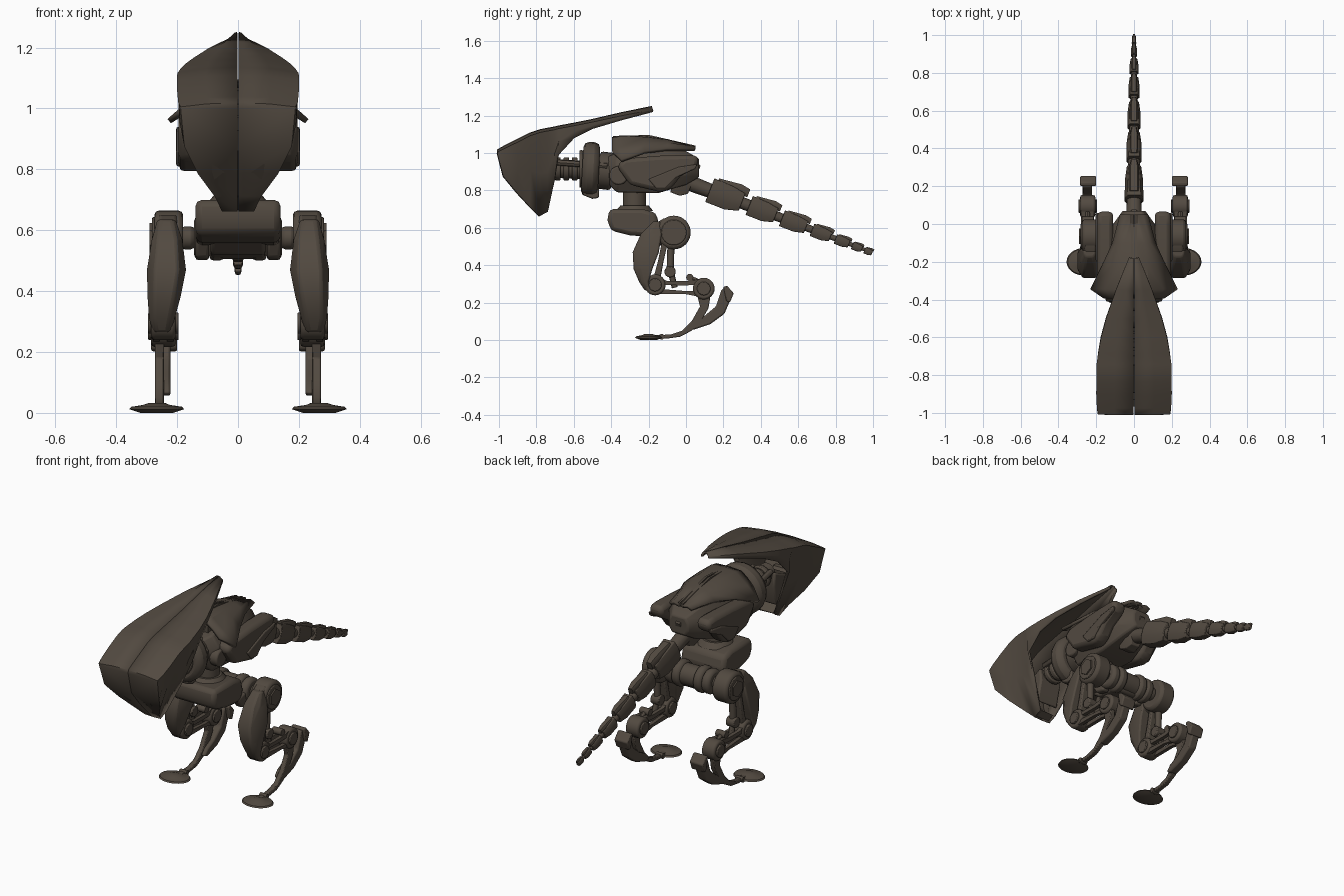
import bpy, bmesh, math
from mathutils import Vector, Matrix

cube = bpy.data.objects.get("Cube")
if cube:
    bpy.data.objects.remove(cube, do_unlink=True)

metal = bpy.data.materials.new("dark_bronze")
metal.use_nodes = True
COLOUR = (0.085, 0.068, 0.052, 1)
metal.diffuse_color = COLOUR
metal.node_tree.nodes["Principled BSDF"].inputs["Base Color"].default_value = COLOUR
parts = []


def finish(name, bm, mirror=False, bevel=0, shell=0):
    bmesh.ops.recalc_face_normals(bm, faces=bm.faces)
    mesh = bpy.data.meshes.new(name)
    bm.to_mesh(mesh)
    bm.free()
    mesh.materials.append(metal)
    obj = bpy.data.objects.new(name, mesh)
    bpy.context.collection.objects.link(obj)
    if shell:
        mod = obj.modifiers.new("shell", "SOLIDIFY")
        mod.thickness, mod.offset = shell, -1
    if bevel:
        mod = obj.modifiers.new("bevel", "BEVEL")
        mod.width, mod.segments, mod.limit_method = bevel, 2, "ANGLE"
    if mirror:
        obj.modifiers.new("mirror", "MIRROR")
    parts.append(obj)
    return obj


def loft(name, rings, matrix=Matrix(), **opts):
    """Skin closed rings of equal length and cap both ends."""
    bm = bmesh.new()
    rows = [[bm.verts.new(matrix @ Vector(p)) for p in ring] for ring in rings]
    n = len(rows[0])
    for a, b in zip(rows, rows[1:]):
        for i in range(n):
            j = (i + 1) % n
            bm.faces.new((a[i], a[j], b[j], b[i]))
    bm.faces.new(rows[0])
    bm.faces.new(rows[-1])
    return finish(name, bm, **opts)


def prism(name, profile, x0, x1, **opts):
    """Extrude a side profile of (y, z) points across x."""
    return loft(name, [[(x, y, z) for y, z in profile] for x in (x0, x1)], **opts)


def rod(name, p0, p1, r, r2=None, sides=24, **opts):
    p0, p1 = Vector(p0), Vector(p1)
    d = p1 - p0
    m = Matrix.Translation((p0 + p1) / 2) @ d.to_track_quat("Z", "Y").to_matrix().to_4x4()
    bm = bmesh.new()
    bmesh.ops.create_cone(bm, cap_ends=True, segments=sides, radius1=r,
                          radius2=r if r2 is None else r2, depth=d.length, matrix=m)
    return finish(name, bm, **opts)


def section(y, w, z0, z1, cut=0.3):
    """Chamfered box section in the xz plane."""
    cx, cz = w * cut, (z1 - z0) * cut
    half = [(w - cx, z0), (w, z0 + cz), (w, z1 - cz), (w - cx, z1)]
    return [(x, y, z) for x, z in half] + [(-x, y, z) for x, z in reversed(half)]


# Head: hollow half shell, mirrored across a fine centre seam
stations = [  # y, top, half width, bottom, bottom half width
    (-1.0, 1.012, .183, 1.0, .181), (-.97, 1.028, .187, .88, .168),
    (-.9, 1.063, .19, .795, .125), (-.83, 1.098, .19, .72, .07),
    (-.78, 1.115, .19, .67, .045), (-.74, 1.123, .188, .69, .045),
    (-.70, 1.13, .183, .86, .12), (-.68, 1.135, .18, .99, .175),
    (-.6, 1.15, .165, 1.08, .164), (-.5, 1.17, .138, 1.13, .137),
    (-.35, 1.205, .085, 1.175, .084), (-.18, 1.24, .016, 1.22, .015)]
SEAM = .0015
bm = bmesh.new()
rows = []
for y, top, w, low, wl in stations:
    pts = [(SEAM, top), (w * .55, top - .003), (w, top - .012),
           (w * .6 + wl * .4, low + (top - low) * .5), (wl, low), (SEAM, low)]
    rows.append([bm.verts.new((x, y, z)) for x, z in pts])
for k, (a, b) in enumerate(zip(rows, rows[1:])):
    for i in range(5 if k < 4 else 4):
        bm.faces.new((a[i], a[i + 1], b[i + 1], b[i]))
bm.faces.new(rows[0])
finish("head_shell", bm, mirror=True, shell=.012)
loft("chin_plate", [
    [(-.09, -.967, .862), (.09, -.967, .862), (.09, -.93, .862), (-.09, -.93, .862)],
    [(-.085, -.91, .79), (.085, -.91, .79), (.08, -.87, .79), (-.08, -.87, .79)],
    [(-.045, -.79, .667), (.045, -.79, .667), (.04, -.74, .69), (-.04, -.74, .69)]])
prism("jaw_hinge", [(-.9, .86), (-.74, .74), (-.71, .86), (-.72, .94)], -.07, .07, bevel=.01)

# Neck with a round collar and side pistons
rod("neck_core", (0, -.75, .92), (0, -.38, .9), .05)
for i in range(4):
    y = -.7 + i * .045
    rod("neck_ring_%d" % i, (0, y, .915), (0, y + .03, .915), .062, bevel=.006)
rod("neck_piston", (.055, -.7, .95), (.09, -.42, .93), .016, sides=12, mirror=True)
rod("collar_ring", (0, -.555, .915), (0, -.465, .91), .146, bevel=.03)
rod("collar_face", (0, -.57, .915), (0, -.55, .915), .1, bevel=.006)
prism("collar_clamp", [(-.55, .8), (-.55, .775), (-.5, .755), (-.465, .76), (-.465, .82)],
      -.06, .06, bevel=.008)
rod("neck_socket", (0, -.47, .91), (0, -.39, .9), .1, bevel=.015)

# Torso core and side armour
loft("torso_core", [section(*s) for s in (
    (-.42, .09, .84, .98), (-.37, .135, .79, 1.0), (-.15, .145, .785, 1.03),
    (0, .11, .83, 1.01), (.07, .06, .87, .97))], bevel=.008)
prism("side_armour", [(-.37, .93), (-.33, .97), (-.15, .985), (.0, .99), (.065, .985), (.065, .93),
                      (-.03, .875), (-.08, .81), (-.13, .79), (-.3, .83)],
      .11, .195, mirror=True, bevel=.022)
prism("armour_rib", [(-.2, .86), (-.04, .925), (.06, .94), (.05, .915), (-.05, .87), (-.11, .81),
                     (-.16, .81)], .18, .203, mirror=True, bevel=.006)
rod("torso_bolt", (.1, -.36, .88), (.15, -.36, .88), .05, mirror=True, bevel=.008)

# Dorsal plate: sweeps from a narrow tail end to wide drooping shoulders
bm = bmesh.new()
plate = [  # y, centre z, crown half width, edge half width, edge z
    (.05, 1.035, .02, .075, 1.025), (-.1, 1.075, .055, .115, 1.025),
    (-.22, 1.09, .07, .17, 1.01), (-.345, 1.095, .08, .232, .965), (-.395, 1.085, .08, .16, 1.01)]
rows = [[bm.verts.new(p) for p in ((0, y, z), (cw, y, z - .004),
         ((cw + ew) / 2, y, z * .45 + ez * .55 + .008), (ew, y, ez))] for y, z, cw, ew, ez in plate]
for a, b in zip(rows, rows[1:]):
    for i in range(3):
        bm.faces.new((a[i], b[i], b[i + 1], a[i + 1]))
finish("dorsal_plate", bm, mirror=True, shell=.018)
prism("spine_ridge", [(-.39, 1.09), (-.2, 1.097), (.05, 1.04), (.05, 1.02), (-.38, 1.03)],
      .004, .016, mirror=True)
prism("dorsal_mount", [(-.36, 1.07), (-.1, 1.06), (-.05, .98), (-.36, .97)], -.06, .06)

# Tail: tapering vertebra blocks on one sloping axis
slope = Matrix.Rotation(math.radians(-21.5), 4, "X")
rod("tail_core", (0, -.06, .87), (0, .99, .47), .045, .008, sides=16)
segments = [(-.05, .1, .05, .19), (.13, .2, .05, .15), (.34, .165, .041, .12), (.515, .15, .035, .1),
            (.675, .115, .03, .078), (.8, .085, .024, .06), (.89, .06, .017, .047),
            (.955, .048, .012, .04)]
for i, (y, length, w, h) in enumerate(segments):
    m = Matrix.Translation((0, y, .86 - .395 * y)) @ slope
    loft("tail_block_%d" % i, [section(0, w, -h * .5, h * .4),
                               section(length * .55, w * .95, -h * .5, h * .38),
                               section(length * .92, w * .75, -h * .36, h * .3)], m, bevel=.003)
    loft("tail_ridge_%d" % i, [section(length * .12, w * .5, h * .2, h * .46),
                               section(length * .75, w * .55, h * .2, h * .56),
                               section(length, w * .35, h * .2, h * .5)], m)

# Waist and pelvis
rod("waist", (0, -.275, .69), (0, -.275, .8), .062, bevel=.012)
rod("waist_base", (0, -.275, .69), (0, -.275, .72), .1, .075)
prism("pelvis", [(-.42, .64), (-.4, .585), (-.3, .56), (-.17, .55), (-.14, .6), (-.16, .68),
                 (-.23, .7), (-.41, .7)], -.14, .14, bevel=.022)
prism("pelvis_keel", [(-.28, .58), (-.2, .52), (-.05, .505), (-.03, .56), (-.1, .6)], -.09, .09,
      bevel=.012)
prism("pelvis_lug", [(-.2, .57), (-.16, .51), (-.1, .5), (-.08, .6)], .095, .14, mirror=True, bevel=.01)

# Hip axle: a row of rounded drums
for name, x0, x1, r in (("axle_centre", 0, .05, .06), ("axle_drum", .045, .095, .075),
                        ("axle_outer_drum", .095, .145, .07), ("axle_neck", .14, .19, .038),
                        ("hip_disc", .18, .275, .09)):
    rod(name, (x0, -.065, .575), (x1, -.065, .575), r, mirror=True,
        bevel=0 if x0 == 0 else .016, sides=32)
rod("hip_rim", (.27, -.065, .575), (.282, -.065, .575), .068, mirror=True, bevel=.004)
rod("hip_hex", (.28, -.065, .575), (.29, -.065, .575), .048, sides=6, mirror=True)

# Thigh armour with inner frame and pistons
thigh = [(.635, .235, .03, -.175, -.14), (.57, .233, .05, -.24, -.13), (.47, .235, .064, -.285, -.145),
         (.38, .243, .054, -.28, -.18), (.31, .25, .042, -.25, -.2), (.265, .25, .03, -.22, -.185)]
rings = []
for z, xc, w, front, back in thigh:
    d = (back - front) * .35
    rings.append([(xc - w * .6, front, z), (xc + w * .6, front, z), (xc + w, front + d, z),
                  (xc + w, back, z), (xc - w, back, z), (xc - w, front + d, z)])
loft("thigh_armour", rings, mirror=True, bevel=.008)
prism("hip_bracket", [(-.2, .6), (-.12, .65), (-.04, .655), (-.06, .56), (-.15, .5)], .2, .262,
      mirror=True, bevel=.01)
prism("thigh_frame", [(-.13, .52), (-.1, .51), (-.12, .42), (-.14, .31), (-.18, .31), (-.15, .42)],
      .215, .27, mirror=True, bevel=.006)
rod("thigh_piston", (.243, -.08, .52), (.243, -.085, .36), .019, sides=16, mirror=True)
rod("piston_foot", (.215, -.085, .365), (.27, -.085, .365), .03, mirror=True, bevel=.005)

# Knee, shin linkage and ankle
for name, y, z, r in (("knee", -.165, .295, .056), ("ankle", .095, .275, .058)):
    rod(name + "_joint", (.205, y, z), (.285, y, z), r, mirror=True, bevel=.01)
    rod(name + "_cap", (.195, y, z), (.295, y, z), r * .62, mirror=True, bevel=.004)
for x in (.212, .258):
    prism("shin_upper_bar", [(-.16, .345), (-.1, .315), (.0, .315), (.1, .33), (.1, .3), (.0, .292),
                             (-.15, .295)], x, x + .022, mirror=True)
    prism("shin_lower_bar", [(-.16, .27), (-.1, .27), (.0, .262), (.08, .26), (.08, .23), (.0, .245),
                             (-.15, .245)], x, x + .022, mirror=True)
rod("shin_piston", (.246, -.08, .36), (.246, -.06, .28), .016, sides=12, mirror=True)
rod("shin_pin", (.215, .02, .335), (.275, .02, .335), .019, mirror=True)
rod("tendon_rod", (.246, .02, .335), (.246, .095, .3), .012, sides=12, mirror=True)

# Curved lower leg with heel spur
prism("lower_leg", [(.06, .24), (.13, .23), (.12, .17), (.08, .1), (.03, .05), (-.03, .018), (-.1, .008),
                    (-.2, .012), (-.2, .024), (-.08, .03), (-.02, .05), (.03, .1), (.075, .18)],
      .243, .272, mirror=True, bevel=.004)
prism("heel_spur", [(.215, .285), (.25, .25), (.235, .21), (.205, .14), (.13, .085), (.04, .055),
                    (.01, .065), (.04, .1), (.1, .13), (.16, .18), (.19, .27)],
      .222, .272, mirror=True, bevel=.008)
prism("heel_pad", [(.2, .285), (.22, .29), (.255, .25), (.235, .2), (.215, .21)], .2, .285, mirror=True,
      bevel=.006)

# Foot: flat oval pad with a raised toe cap
oval = []
for scale, z in ((.6, 0), (1, .012), (.93, .02), (.5, .026), (.3, .032)):
    oval.append([(.267 + .09 * scale * math.cos(t), -.2 + .072 * scale * math.sin(t), z)
                 for t in (k * math.tau / 32 for k in range(32))])
loft("foot_pad", oval, mirror=True)
rod("foot_pivot", (.235, -.13, .018), (.28, -.13, .018), .015, mirror=True)

# Smooth shading with sharp creases kept
bpy.ops.object.select_all(action="DESELECT")
for obj in parts:
    obj.select_set(True)
bpy.context.view_layer.objects.active = parts[0]
bpy.ops.object.shade_smooth_by_angle(angle=math.radians(30))
